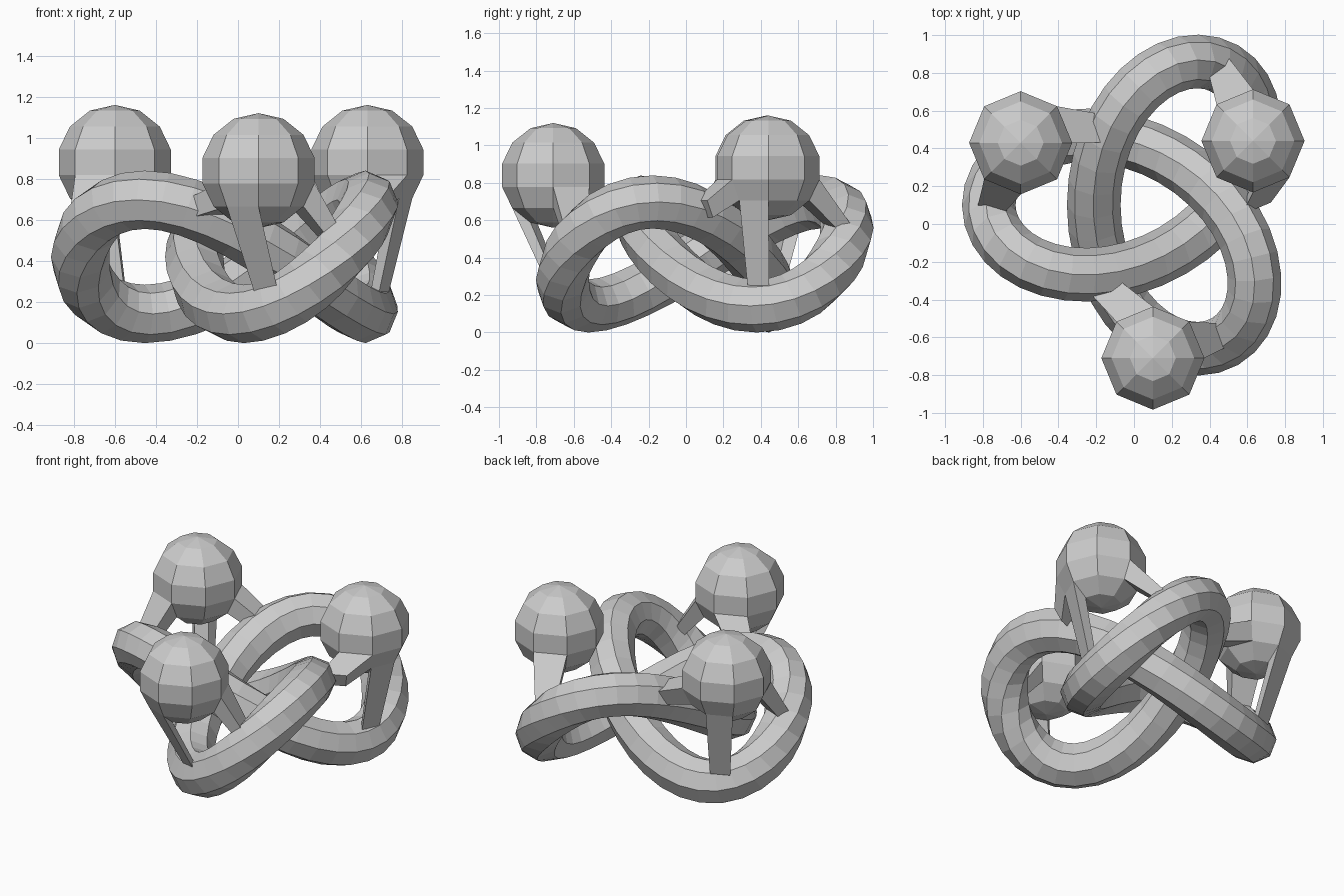
import bpy, bmesh
from math import sin, cos, pi, radians
from mathutils import Vector

if "Cube" in bpy.data.objects:
    bpy.data.objects.remove(bpy.data.objects["Cube"])

CX, CY, S, TUBE = 0.065, 0.1, 0.278, 0.142


# Trefoil knot: eight-sided tube swept along a closed path
def knot_point(u):
    return Vector((CX - S * (cos(u) + 2 * cos(2 * u)),
                   CY - S * (2 * sin(2 * u) - sin(u)),
                   0.42 + S * sin(3 * u)))


N = 72
curve = bpy.data.curves.new("knot_path", "CURVE")
curve.dimensions = "3D"
curve.twist_mode = "Z_UP"
curve.bevel_depth = TUBE
curve.bevel_resolution = 2
spline = curve.splines.new("POLY")
spline.points.add(N - 1)
for i, p in enumerate(spline.points):
    p.co = (*knot_point(2 * pi * i / N), 1)
spline.use_cyclic_u = True
spline.use_smooth = False
path = bpy.data.objects.new("knot_path", curve)
bpy.context.collection.objects.link(path)
mesh = bpy.data.meshes.new_from_object(path.evaluated_get(bpy.context.evaluated_depsgraph_get()))
mesh.shade_flat()
knot = bpy.data.objects.new("knot", mesh)
bpy.context.collection.objects.link(knot)
bpy.data.objects.remove(path)


# Ball whose lower faces are pulled out into tapered legs reaching the knot
def ball_with_legs(name, center, legs, radius=0.28):
    bm = bmesh.new()
    bmesh.ops.create_uvsphere(bm, u_segments=8, v_segments=7, radius=radius)
    picks = []
    for az, lat, target, scale in legs:
        a, l = radians(az), radians(lat)
        d = Vector((cos(a) * cos(l), sin(a) * cos(l), sin(l)))
        face = max(bm.faces, key=lambda f: f.calc_center_median().normalized().dot(d))
        picks.append((face, Vector(target) - Vector(center), scale))
    for face, target, scale in picks:
        face = bmesh.ops.extrude_discrete_faces(bm, faces=[face])["faces"][0]
        mid = face.calc_center_median()
        for v in face.verts:
            v.co = target + (v.co - mid) * scale
    bmesh.ops.translate(bm, verts=bm.verts, vec=center)
    me = bpy.data.meshes.new(name)
    bm.to_mesh(me)
    bm.free()
    bpy.context.collection.objects.link(bpy.data.objects.new(name, me))


# Each leg: face azimuth, face latitude, end point, taper
LOW, MID = -51, -26
ball_with_legs("left_ball", (-0.6, 0.43, 0.88), [
    (112.5, LOW, (-0.59, 0.47, 0.22), 0.75),
    (247.5, MID, (-0.77, 0.06, 0.5), 0.6),
    (22.5, MID, (-0.18, 0.5, 0.68), 0.8)])
ball_with_legs("right_ball", (0.63, 0.44, 0.88), [
    (-22.5, LOW, (0.68, 0.4, 0.22), 0.75),
    (112.5, MID, (0.45, 0.84, 0.55), 0.6),
    (292.5, MID, (0.64, 0.1, 0.66), 0.8)])
ball_with_legs("front_ball", (0.1, -0.71, 0.84), [
    (247.5, LOW, (0.15, -0.68, 0.22), 0.75),
    (22.5, MID, (0.47, -0.59, 0.5), 0.6),
    (112.5, MID, (-0.16, -0.34, 0.66), 0.8)])
